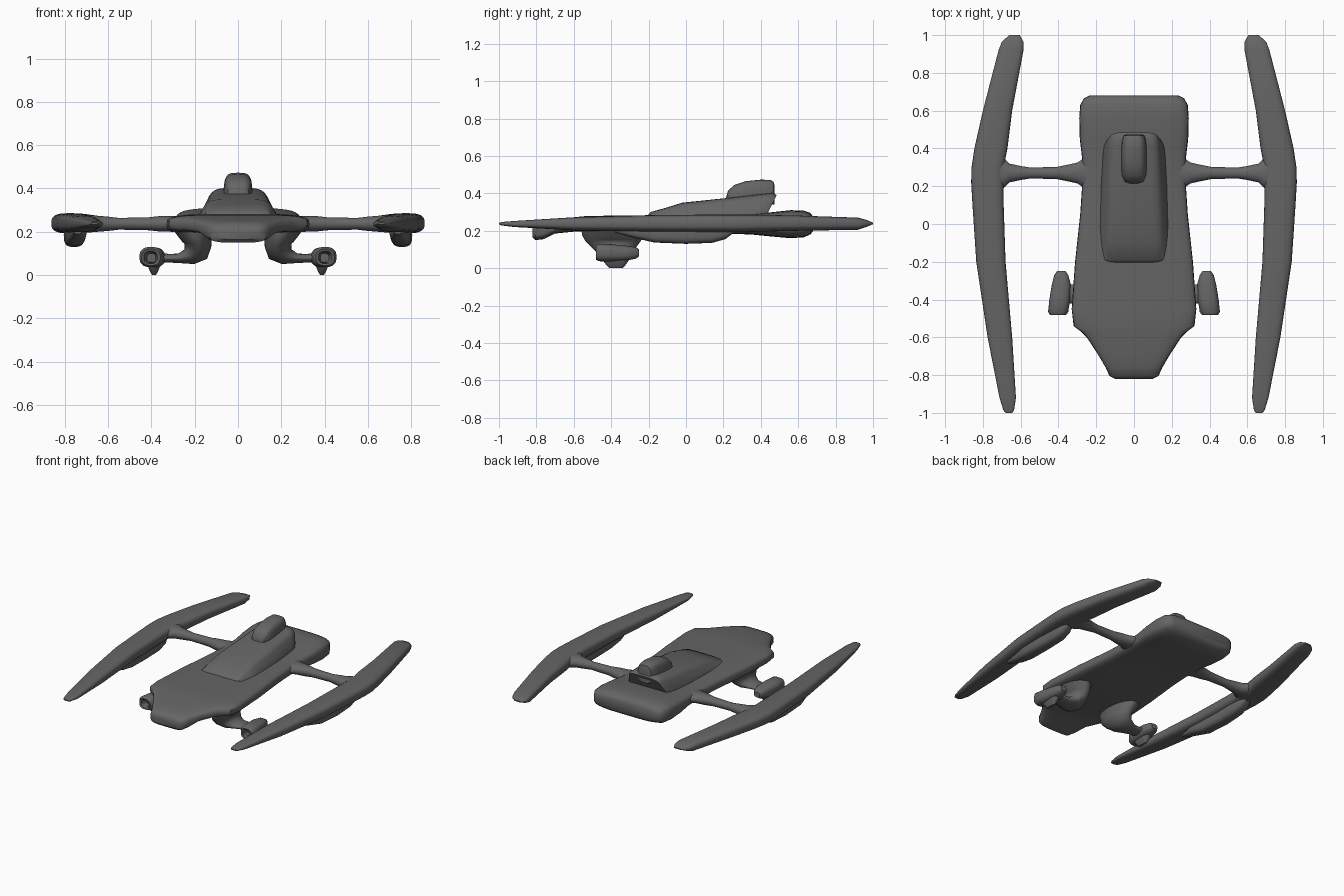
import bpy, math
from mathutils import Vector

N = 32
grey = bpy.data.materials.new("dark_grey")
grey.diffuse_color = (0.13, 0.13, 0.13, 1)


def loft(name, rings, power=2.0, taper=0.0, mirror=False, angle=40):
    """Skin superellipse rings given as (centre, half-width vector, half-height vector)."""
    verts, faces = [], []
    for c, u, v in rings:
        c, u, v = Vector(c), Vector(u), Vector(v)
        for i in range(N):
            a = 2 * math.pi * i / N
            ca, sa = math.cos(a), math.sin(a)
            p = math.copysign(abs(ca) ** (2 / power), ca)
            q = math.copysign(abs(sa) ** (2 / power), sa)
            verts.append(c + u * p * (1 - taper * (q + 1) / 2) + v * q)
    for r in range(len(rings) - 1):
        for i in range(N):
            j = (i + 1) % N
            faces.append((r * N + i, r * N + j, (r + 1) * N + j, (r + 1) * N + i))
    faces.append(tuple(reversed(range(N))))
    faces.append(tuple(range((len(rings) - 1) * N, len(rings) * N)))
    me = bpy.data.meshes.new(name)
    me.from_pydata(verts, [], faces)
    me.materials.append(grey)
    ob = bpy.data.objects.new(name, me)
    bpy.context.collection.objects.link(ob)
    bpy.ops.object.select_all(action='DESELECT')
    ob.select_set(True)
    bpy.context.view_layer.objects.active = ob
    bpy.ops.object.mode_set(mode='EDIT')
    bpy.ops.mesh.select_all(action='SELECT')
    bpy.ops.mesh.normals_make_consistent(inside=False)
    bpy.ops.object.mode_set(mode='OBJECT')
    bpy.ops.object.shade_smooth_by_angle(angle=math.radians(angle))
    if mirror:
        ob.modifiers.new("mirror", 'MIRROR')
    return ob


def along_y(rows):
    """Rows (y, x0, x1, z0, z1) to rings facing along y."""
    return [(((x0 + x1) / 2, y, (z0 + z1) / 2), ((x1 - x0) / 2, 0, 0), (0, 0, (z1 - z0) / 2))
            for y, x0, x1, z0, z1 in rows]


# Hull: pointed nose with drooped chin, thick tail
hull = [(-.82, .10, .165, .215), (-.805, .13, .15, .235), (-.76, .15, .155, .25), (-.70, .185, .185, .26),
        (-.60, .25, .195, .272), (-.57, .28, .195, .275), (-.54, .32, .195, .278), (-.45, .33, .19, .28),
        (-.2, .312, .185, .283), (.05, .285, .185, .283), (.2, .275, .185, .283), (.35, .275, .18, .288),
        (.45, .287, .17, .298), (.56, .29, .16, .31), (.63, .285, .165, .307), (.665, .265, .18, .295),
        (.68, .235, .20, .275)]
loft("hull", along_y([(y, -w, w, a, b) for y, w, a, b in hull]), power=4)

# Cabin: wedge with raked tail
cabin = [(-.21, .17, .275, 0), (-.19, .195, .30, 0), (-.10, .20, .325, 0), (-.02, .20, .35, 0), (.2, .19, .375, .02),
         (.36, .18, .398, .06), (.395, .175, .402, .07), (.415, .165, .39, .07)]
loft("cabin", [((0, y + s / 2, (.25 + t) / 2), (w, 0, 0), (0, s / 2, (t - .25) / 2))
               for y, w, t, s in cabin], power=5, taper=.32)

# Roof pod
roof = [(.215, .03, .38), (.225, .055, .415), (.26, .07, .445), (.32, .073, .465), (.40, .073, .473),
        (.45, .068, .472), (.468, .06, .462), (.474, .045, .44)]
loft("roof_pod", along_y([(y, -w, w, .34, t) for y, w, t in roof]), power=3.5, taper=.2)

# Side pontoons: long bowed blades
pontoon = [(-1, .645, .68, .234, .242), (-.985, .635, .692, .228, .247), (-.92, .625, .712, .22, .252),
           (-.6, .645, .775, .202, .272), (-.2, .68, .835, .195, .283), (.1, .69, .855, .193, .286),
           (.22, .69, .862, .193, .286), (.30, .69, .86, .193, .286), (.40, .67, .845, .195, .285),
           (.6, .645, .80, .20, .281), (.92, .585, .717, .205, .27), (.965, .585, .70, .22, .258),
           (1, .605, .66, .235, .243)]
loft("pontoon", along_y(pontoon), power=3, mirror=True)

# Keel under each pontoon
keel = [(-.38, .72, .76, .19), (-.27, .70, .78, .16), (-.17, .705, .80, .137), (0, .71, .805, .13),
        (.14, .71, .80, .135), (.21, .715, .795, .155), (.25, .73, .78, .185)]
loft("pontoon_keel", along_y([(y, a, b, z, .24) for y, a, b, z in keel]), power=3, mirror=True)

# Cross arms with flared ends
arm = [(.22, .09, .04), (.27, .075, .035), (.30, .055, .037), (.36, .042, .036), (.41, .032, .03), (.55, .029, .027),
       (.60, .037, .033), (.66, .05, .038), (.685, .075, .04), (.73, .11, .04)]
loft("cross_arm", [((x, .27, .237), (0, ry, 0), (0, 0, rz)) for x, ry, rz in arm], mirror=True)

# Legs: broad root below the hull sweeping out to the landing pods
leg = [((.205, -.385, .21), (.095, 0, 0), .175), ((.197, -.39, .175), (.077, 0, 0), .165),
       ((.19, -.39, .14), (.066, 0, .012), .145), ((.195, -.385, .11), (.052, 0, .035), .115),
       ((.225, -.38, .085), (.022, 0, .034), .085), ((.27, -.375, .077), (.006, 0, .022), .06),
       ((.32, -.37, .078), (0, 0, .02), .05), ((.39, -.37, .08), (0, 0, .024), .055)]
loft("leg", [(c, u, (0, r, 0)) for c, u, r in leg], mirror=True, angle=60)

# Landing pods with a recessed front
pod = [(-.43, .38, .42, .06, .10), (-.478, .372, .435, .053, .11), (-.482, .36, .445, .045, .12),
       (-.465, .348, .455, .037, .13), (-.40, .338, .448, .035, .128), (-.32, .335, .435, .04, .12),
       (-.27, .348, .422, .05, .112), (-.25, .362, .408, .063, .10)]
loft("landing_pod", along_y(pod), power=2.6, mirror=True)

# Skid beneath each pod
skid = [(.06, .035, .08), (.035, .026, .065), (.015, .018, .05), (0, .008, .035)]
loft("pod_skid", [((.388, -.375, z), (a, 0, 0), (0, b, 0)) for z, a, b in skid], power=3, mirror=True)
